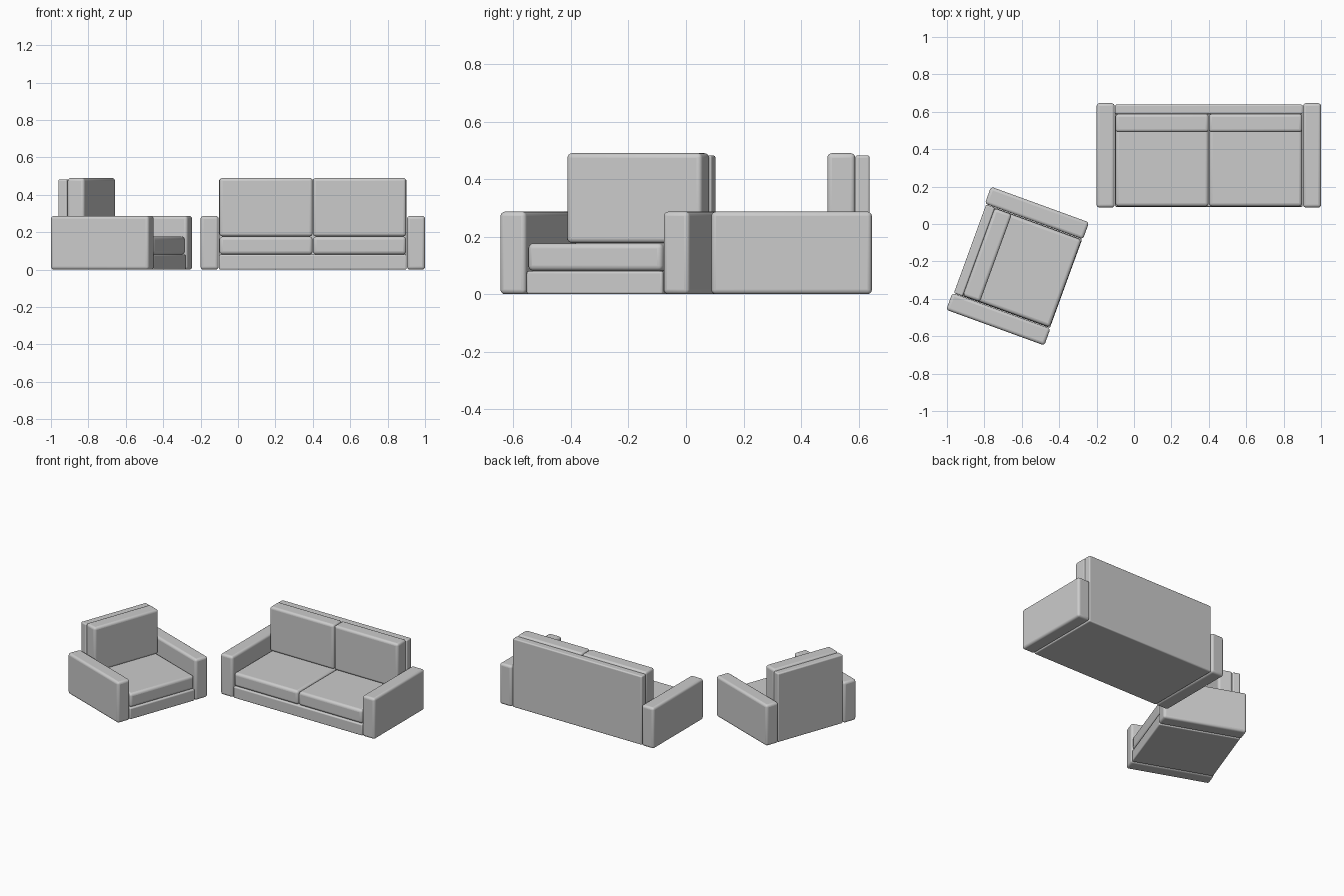
import bpy, bmesh, math
from mathutils import Vector

if "Cube" in bpy.data.objects:
    bpy.data.objects.remove(bpy.data.objects["Cube"])


def finish(name, bm, radius, place):
    """Turn a bmesh into a placed, softly bevelled object."""
    bmesh.ops.recalc_face_normals(bm, faces=bm.faces)
    mesh = bpy.data.meshes.new(name)
    bm.to_mesh(mesh)
    bm.free()
    ob = bpy.data.objects.new(name, mesh)
    bpy.context.collection.objects.link(ob)
    ob.location = (place[0], place[1], 0)
    ob.rotation_euler.z = place[2]
    bev = ob.modifiers.new("soft_edges", 'BEVEL')
    bev.width = radius
    bev.segments = 4
    bpy.ops.object.select_all(action='DESELECT')
    ob.select_set(True)
    bpy.context.view_layer.objects.active = ob
    bpy.ops.object.shade_smooth_by_angle(angle=math.radians(35))
    return ob


def block(name, xs, ys, zs, radius, place):
    bm = bmesh.new()
    bmesh.ops.create_cube(bm, size=1)
    for v in bm.verts:
        v.co = Vector((r[0] + (c + 0.5) * (r[1] - r[0])
                       for c, r in zip(v.co, (xs, ys, zs))))
    return finish(name, bm, radius, place)


def extrude_profile(name, profile, x0, x1, radius, place):
    """Side profile (y, z) swept along x."""
    bm = bmesh.new()
    face = bm.faces.new([bm.verts.new((x0, y, z)) for y, z in profile])
    swept = bmesh.ops.extrude_face_region(bm, geom=[face])["geom"]
    bmesh.ops.translate(bm, vec=(x1 - x0, 0, 0),
                        verts=[g for g in swept if isinstance(g, bmesh.types.BMVert)])
    return finish(name, bm, radius, place)


def seating(prefix, seats, place):
    half = 0.25 * seats

    # L-shaped base and back panel in one piece
    frame = [(-0.275, 0.0), (0.271, 0.0), (0.271, 0.482),
             (0.221, 0.482), (0.221, 0.08), (-0.275, 0.08)]
    extrude_profile(prefix + "_frame", frame, -half - 0.002, half + 0.002, 0.008, place)

    # arms
    for side, label in ((-1, "left"), (1, "right")):
        xs = sorted((side * (half + 0.004), side * (half + 0.1)))
        block(f"{prefix}_{label}_arm", xs, (-0.279, 0.279), (0, 0.287), 0.016, place)

    # seat and back cushions
    for i in range(seats):
        xs = (-half + 0.5 * i + 0.001, -half + 0.5 * (i + 1) - 0.001)
        block(f"{prefix}_seat_cushion_{i + 1}", xs, (-0.273, 0.221),
              (0.081, 0.177), 0.018, place)
        block(f"{prefix}_back_cushion_{i + 1}", xs, (0.124, 0.221),
              (0.178, 0.49), 0.016, place)


seating("sofa", 2, (0.4, 0.367, 0))
seating("armchair", 1, (-0.622, -0.225, math.radians(70)))
